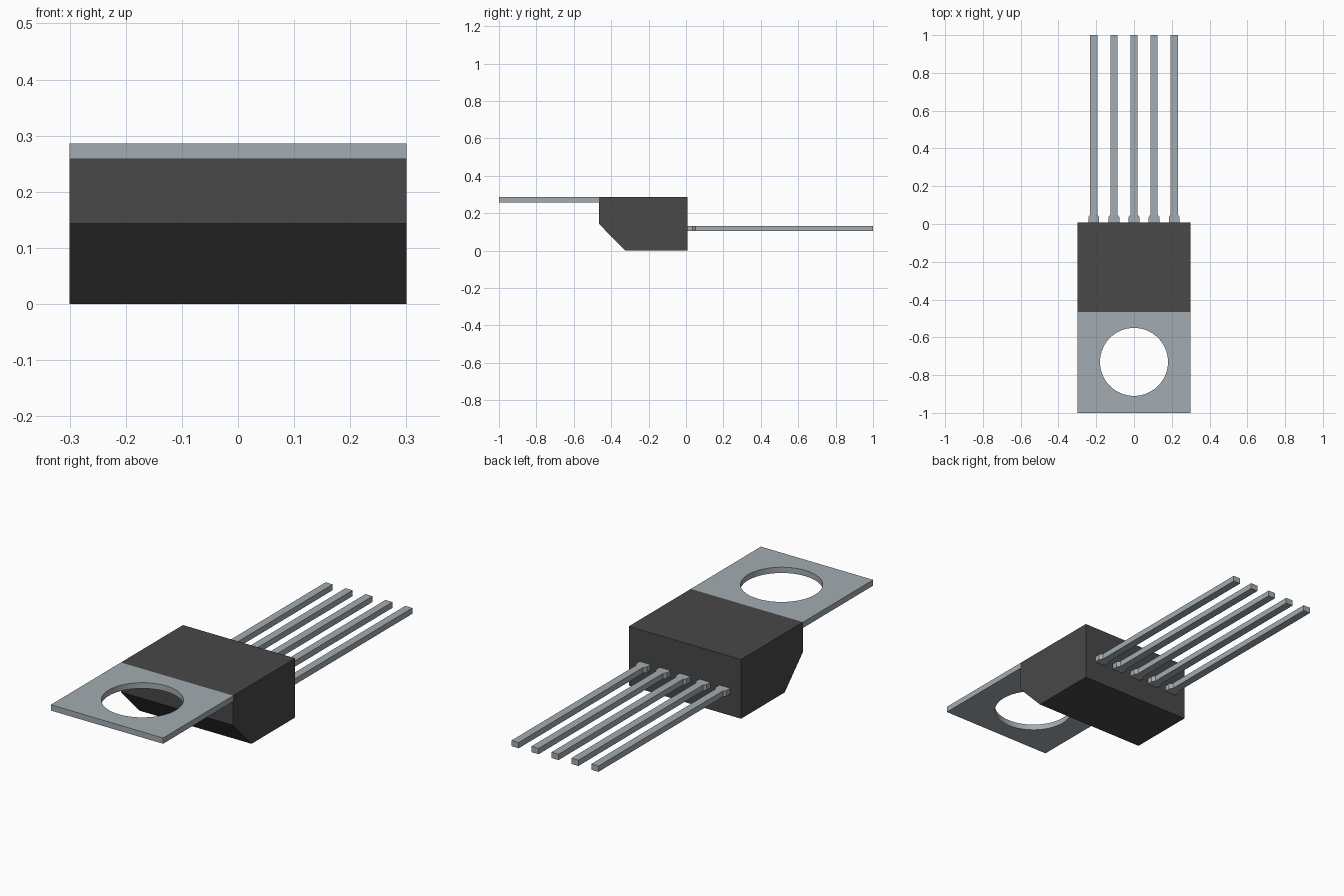
import bpy
import bmesh
import math
from mathutils import Vector

cube = bpy.data.objects.get("Cube")
if cube:
    bpy.data.objects.remove(cube, do_unlink=True)


def make_material(name, rgb):
    mat = bpy.data.materials.new(name)
    mat.use_nodes = True
    color = (*rgb, 1.0)
    mat.diffuse_color = color
    mat.node_tree.nodes["Principled BSDF"].inputs["Base Color"].default_value = color
    return mat


plastic = make_material("dark plastic", (0.065, 0.065, 0.065))
metal = make_material("tinned metal", (0.37, 0.415, 0.445))


def extrude_outline(name, loops, offset, mat):
    """Fill closed loops of points (later loops are holes) and extrude."""
    bm = bmesh.new()
    edges = []
    for loop in loops:
        verts = [bm.verts.new(p) for p in loop]
        edges += [bm.edges.new((verts[i - 1], verts[i])) for i in range(len(verts))]
    if len(loops) == 1:
        bm.faces.new(bm.verts[:])
    else:
        bmesh.ops.triangle_fill(bm, edges=edges, use_beauty=True)
    result = bmesh.ops.extrude_face_region(bm, geom=bm.faces[:], use_keep_orig=True)
    moved = [g for g in result["geom"] if isinstance(g, bmesh.types.BMVert)]
    bmesh.ops.translate(bm, verts=moved, vec=Vector(offset))
    bmesh.ops.recalc_face_normals(bm, faces=bm.faces[:])
    mesh = bpy.data.meshes.new(name)
    bm.to_mesh(mesh)
    bm.free()
    mesh.materials.append(mat)
    obj = bpy.data.objects.new(name, mesh)
    bpy.context.collection.objects.link(obj)
    return obj


HALF_W = 0.3
TOP = 0.286
BODY_FRONT, BODY_BACK = -0.465, 0.008

# Plastic body: side profile with a chamfered lower front edge
profile = [(BODY_FRONT, TOP), (BODY_FRONT, 0.143), (-0.325, 0.0),
           (BODY_BACK, 0.0), (BODY_BACK, TOP)]
extrude_outline("body", [[(-HALF_W, y, z) for y, z in profile]],
                (2 * HALF_W, 0, 0), plastic)

# Mounting tab with a round hole, flush with the body top
TAB_Z, HOLE_Y, HOLE_R, SIDES = 0.258, -0.73, 0.18, 64
plate = [(-HALF_W, -1, TAB_Z), (HALF_W, -1, TAB_Z),
         (HALF_W, BODY_FRONT, TAB_Z), (-HALF_W, BODY_FRONT, TAB_Z)]
hole = [(HOLE_R * math.cos(2 * math.pi * i / SIDES),
         HOLE_Y + HOLE_R * math.sin(2 * math.pi * i / SIDES), TAB_Z)
        for i in range(SIDES)]
tab = extrude_outline("mounting_tab", [plate, hole], (0, 0, TOP - TAB_Z), metal)

# Smooth hole wall, sharp rims
bpy.context.view_layer.objects.active = tab
tab.select_set(True)
bpy.ops.object.shade_smooth_by_angle(angle=math.radians(30))
tab.select_set(False)

# Five leads, each with a wide shoulder tapering to a narrow pin
LEAD_Z, LEAD_H, PITCH = 0.104, 0.028, 0.1065
half = [(0.029, BODY_BACK), (0.029, 0.036), (0.019, 0.05), (0.019, 1.0)]
outline = half + [(-x, y) for x, y in reversed(half)]
for i in range(5):
    cx = (i - 2) * PITCH
    extrude_outline(f"lead_{i + 1}", [[(cx + x, y, LEAD_Z) for x, y in outline]],
                    (0, 0, LEAD_H), metal)
